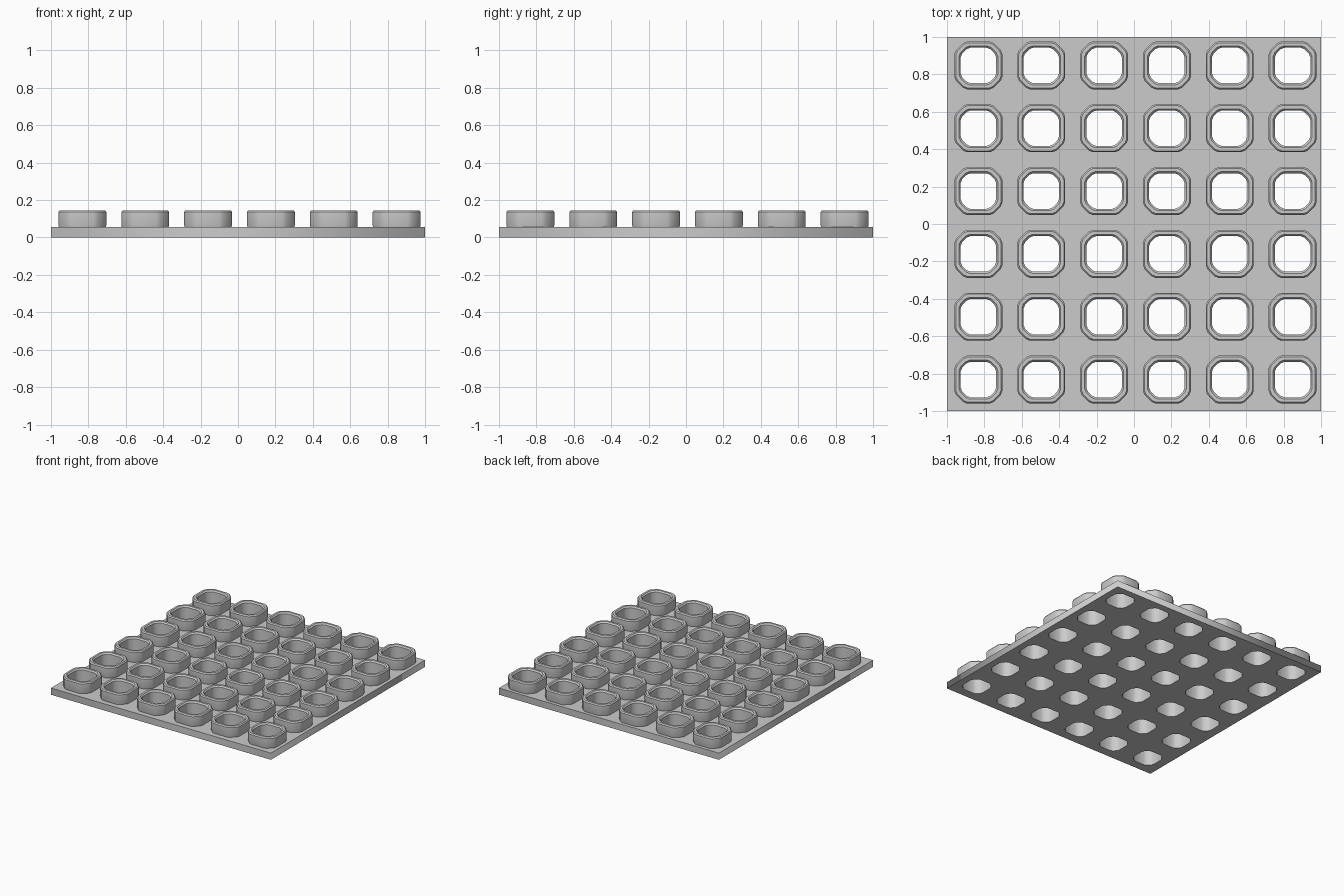
import bpy
import bmesh

if "Cube" in bpy.data.objects:
    bpy.data.objects.remove(bpy.data.objects["Cube"])

COUNT, PITCH, SHIFT = 6, 0.336, 0.008
START = SHIFT - PITCH * (COUNT - 1) / 2
PLATE_TOP = 0.055
BORE = 0.095

# One flat grey for the whole tray
grey = bpy.data.materials.new("light_grey")
grey.use_nodes = True
colour = (0.6, 0.6, 0.6, 1)
grey.diffuse_color = colour
grey.node_tree.nodes["Principled BSDF"].inputs["Base Color"].default_value = colour


def outline(half, cut, soft=0.012):
    """Square with chamfered corners whose joints are slightly softened."""
    flat, d = half - cut, soft * 0.7
    corner = [(half, flat - soft), (half - d, flat + d),
              (flat + d, half - d), (flat - soft, half)]
    points = []
    for _ in range(4):
        points += corner
        corner = [(-y, x) for x, y in corner]
    return points


# Base plate: filled flat outline with a grid of holes
curve = bpy.data.curves.new("base_plate", "CURVE")
curve.dimensions = "2D"
curve.fill_mode = "BOTH"
curve.extrude = PLATE_TOP / 2


def add_loop(points, cx=0, cy=0):
    spline = curve.splines.new("POLY")
    spline.points.add(len(points) - 1)
    for p, (x, y) in zip(spline.points, points):
        p.co = (x + cx, y + cy, 0, 1)
    spline.use_cyclic_u = True


add_loop([(-1, -1), (1, -1), (1, 1), (-1, 1)])
for i in range(COUNT):
    for j in range(COUNT):
        add_loop(outline(BORE, 0.04), START + i * PITCH, START + j * PITCH)
plate = bpy.data.objects.new("base_plate", curve)
plate.location.z = PLATE_TOP / 2
curve.materials.append(grey)
bpy.context.collection.objects.link(plate)

# Cup: closed wall section (half width, corner cut, height) lofted round
section = [(BORE, 0.04, 0.045), (0.122, 0.052, 0.045), (0.128, 0.055, 0.065),
           (0.128, 0.055, 0.136), (0.121, 0.052, 0.145),
           (0.104, 0.044, 0.145), (BORE, 0.04, 0.134)]
bm = bmesh.new()
rings = [[bm.verts.new((x, y, z)) for x, y in outline(half, cut)]
         for half, cut, z in section]
for k, low in enumerate(rings):
    high = rings[(k + 1) % len(rings)]
    for n in range(len(low)):
        m = (n + 1) % len(low)
        bm.faces.new((low[n], low[m], high[m], high[n]))
bmesh.ops.recalc_face_normals(bm, faces=bm.faces)
mesh = bpy.data.meshes.new("cups")
bm.to_mesh(mesh)
bm.free()
mesh.materials.append(grey)
cups = bpy.data.objects.new("cups", mesh)
cups.location = (START, START, 0)
bpy.context.collection.objects.link(cups)

# Repeat the cup in both directions
for axis in range(2):
    array = cups.modifiers.new("rows" if axis else "columns", "ARRAY")
    array.count = COUNT
    array.use_relative_offset = False
    array.use_constant_offset = True
    array.constant_offset_displace = [PITCH if a == axis else 0 for a in range(3)]

bpy.ops.object.select_all(action="DESELECT")
cups.select_set(True)
bpy.context.view_layer.objects.active = cups
bpy.ops.object.shade_smooth_by_angle(angle=0.5)
